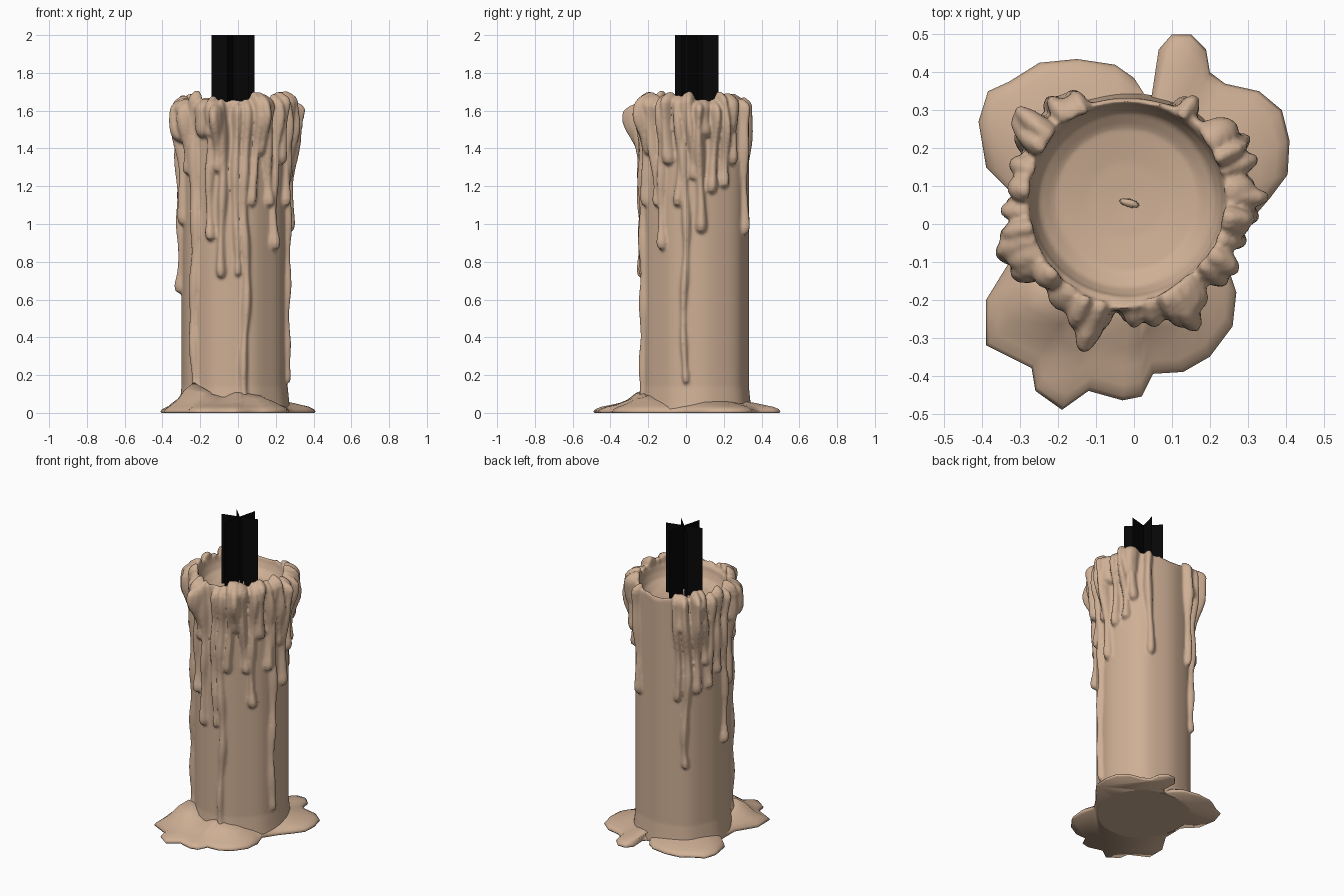
import bpy, bmesh, math, random
from mathutils import Vector

if "Cube" in bpy.data.objects:
    bpy.data.objects.remove(bpy.data.objects["Cube"])

random.seed(4)
CX, CY = -0.018, 0.058          # candle axis


def material(name, rgb):
    m = bpy.data.materials.new(name)
    m.diffuse_color = (*rgb, 1)
    m.use_nodes = True
    m.node_tree.nodes["Principled BSDF"].inputs["Base Color"].default_value = m.diffuse_color
    return m


WAX = material("wax", (0.62, 0.43, 0.30))
BLACK = material("burnt_black", (0.002, 0.002, 0.002))


def finish(name, bm, mat, smooth=True):
    bmesh.ops.recalc_face_normals(bm, faces=bm.faces)
    me = bpy.data.meshes.new(name)
    bm.to_mesh(me)
    bm.free()
    me.materials.append(mat)
    ob = bpy.data.objects.new(name, me)
    bpy.context.collection.objects.link(ob)
    for p in me.polygons:
        p.use_smooth = smooth
    return ob


def loft(bm, rings):
    """Skin equal-length rings of points and close both ends."""
    vs = [[bm.verts.new(p) for p in ring] for ring in rings]
    n = len(vs[0])
    for a, b in zip(vs, vs[1:]):
        for i in range(n):
            bm.faces.new((a[i], a[(i + 1) % n], b[(i + 1) % n], b[i]))
    bm.faces.new(vs[0][::-1])
    bm.faces.new(vs[-1])


# --- candle column with a melted hollow on top ---
def swell(a, deg, spread):
    d = (math.degrees(a) - deg + 180) % 360 - 180
    return math.exp(-(d / spread) ** 2)


def wall(a):
    # slightly squared back, thicker sheet at the front, recess at the front right
    return (0.281 - 0.008 * math.cos(4 * a) * max(0, math.sin(a)) + 0.002 * math.sin(9 * a)
            + 0.010 * swell(a, 250, 28) - 0.007 * swell(a, 315, 25))


def rim(a):
    return 1.642 + 0.012 * math.sin(3 * a) + 0.008 * math.sin(11 * a)


N = 96
angles = [2 * math.pi * i / N for i in range(N)]


def circle(radius, height, dx=0.0, dy=0.0):
    return [(CX + dx + radius(a) * math.cos(a), CY + dy + radius(a) * math.sin(a), height(a))
            for a in angles]


bm = bmesh.new()
rings = [circle(lambda a, k=k: wall(a) + k, lambda a, z=z: z)
         for z, k in ((0, 0.015), (0.06, 0.008), (0.14, 0), (0.8, 0), (1.5, 0))]
rings.append(circle(wall, lambda a: rim(a) - 0.02))
rings.append(circle(lambda a: wall(a) - 0.007, rim))
for r, z in ((0.256, 1.63), (0.250, 1.60), (0.232, 1.56), (0.19, 1.53), (0.10, 1.515), (0.02, 1.51)):
    rings.append(circle(lambda a: r, lambda a: z, -0.002, 0.006))
loft(bm, rings)

# --- wax drips: angle, lower end, half width, outer reach near the rim ---
DRIPS = [
    (58, 0.93, 0.028, 0.335), (40, 1.30, 0.030, 0.34), (28, 1.18, 0.032, 0.37),
    (17, 1.15, 0.030, 0.35), (3, 0.94, 0.032, 0.375), (354, 1.22, 0.034, 0.35),
    (347, 0.14, 0.026, 0.315), (340, 1.08, 0.030, 0.32), (329, 1.30, 0.036, 0.34),
    (319, 0.85, 0.030, 0.325), (309, 1.08, 0.032, 0.34), (297, 1.35, 0.040, 0.375),
    (291, 1.08, 0.028, 0.34), (281, 0.02, 0.030, 0.315), (272, 0.71, 0.026, 0.31),
    (257, 0.70, 0.028, 0.33), (252, 1.26, 0.038, 0.39), (245, 0.90, 0.030, 0.335),
    (222, 0.05, 0.036, 0.31), (212, 1.25, 0.045, 0.355),
    (202, 1.42, 0.048, 0.385), (196, 0.98, 0.034, 0.36), (184, 0.62, 0.030, 0.34),
    (172, 1.10, 0.034, 0.32), (160, 1.02, 0.030, 0.33), (150, 1.18, 0.034, 0.365),
    (141, 1.00, 0.034, 0.41), (129, 0.51, 0.030, 0.36), (118, 0.95, 0.026, 0.345),
]


def add_drip(bm, deg, low, width, reach):
    # the rim sags where the wax ran over at the front
    sag = 0.035 if 262 < deg < 286 else 0
    top = random.uniform(1.645, 1.705) - sag
    phase, sway = random.uniform(0, 6.28), random.uniform(0.006, 0.014)
    steps = max(14, int((top - low) / 0.025))
    # thickness beyond the wall, allowing for the off-centre column
    lean = math.radians(deg)
    extra = reach - 0.301 + 0.008 * math.cos(lean) - 0.010 * math.sin(lean)
    rings = []
    for k in range(steps + 1):
        z = low + (top - low) * k / steps
        u = (z - low) / (top - low)
        # rounded tip, bulb above it, thin neck, thick top
        tip = math.sqrt(max(0.03, 1 - max(0, 1 - (z - low) / 0.04) ** 2))
        dome = math.sqrt(max(0.1, 1 - max(0, 1 - (top - z) / 0.06) ** 2))
        bulb = math.exp(-((z - low - 0.045) / 0.05) ** 2)
        wave = 1 + 0.13 * math.sin(z * 19 + phase)
        w = width * (0.70 + 0.4 * u + 0.28 * bulb) * wave * tip * dome
        crest = math.exp(-((z - 1.58) / 0.16) ** 2)
        t = max(0.03, 0.038 + 0.4 * extra * u + 0.6 * extra * crest
                + 0.010 * bulb) * wave * tip * dome
        a = lean + sway / 0.28 * math.sin(z * 7 + phase)
        out = Vector((math.cos(a), math.sin(a), 0))
        side = Vector((-out.y, out.x, 0))
        c = Vector((CX, CY, z)) + out * (wall(a) - 0.014)
        ring = []
        for i in range(14):
            b = 2 * math.pi * i / 14
            depth = t if math.cos(b) > 0 else min(t, 0.010)   # keep the hollow clear
            ring.append(c + out * depth * math.cos(b) + side * w * math.sin(b))
        rings.append(ring)
    loft(bm, rings)


for d in DRIPS:
    add_drip(bm, *d)
# broad lumps where the melted rim gathers
for deg, reach in ((143, 0.39), (124, 0.335), (198, 0.36), (209, 0.36), (248, 0.35),
                   (302, 0.345), (8, 0.345), (33, 0.345), (235, 0.32)):
    add_drip(bm, deg, random.uniform(1.40, 1.50), 0.050, reach)

candle = finish("candle_body_with_drips", bm, WAX)
mod = candle.modifiers.new("merge_wax", 'REMESH')
mod.mode = 'VOXEL'
mod.voxel_size = 0.0085
mod.use_smooth_shade = True
relax = candle.modifiers.new("soften", 'SMOOTH')
relax.factor = 0.4
relax.iterations = 2

# --- puddle of set wax around the foot ---
OUTLINE = [
    (0.30, 0.00), (0.36, 0.07), (0.405, 0.13), (0.41, 0.22), (0.39, 0.30), (0.33, 0.35),
    (0.24, 0.37), (0.20, 0.40), (0.19, 0.46), (0.15, 0.50), (0.10, 0.50), (0.065, 0.46),
    (0.07, 0.36), (0.035, 0.33), (0.00, 0.385), (-0.05, 0.42), (-0.15, 0.435), (-0.25, 0.425),
    (-0.33, 0.375), (-0.385, 0.35), (-0.41, 0.27), (-0.39, 0.15), (-0.31, 0.07), (-0.31, -0.07),
    (-0.39, -0.20), (-0.39, -0.32), (-0.27, -0.38), (-0.26, -0.44), (-0.19, -0.49),
    (-0.12, -0.44), (-0.03, -0.465), (0.02, -0.455), (0.05, -0.395), (0.13, -0.39),
    (0.20, -0.35), (0.26, -0.27), (0.27, -0.18), (0.24, -0.09),
]
MOUNDS = [(-0.23, -0.20, 0.105, 0.09), (0.0, -0.23, 0.05, 0.07), (0.12, -0.22, 0.03, 0.07)]


def puddle_point(p, s, z):
    x, y = p[0] * s, 0.03 + (p[1] - 0.03) * s
    if s < 0.95:
        z += sum(h * math.exp(-((x - mx) ** 2 + (y - my) ** 2) / r ** 2) for mx, my, h, r in MOUNDS)
    return (x, y, z)


bm = bmesh.new()
loft(bm, [[puddle_point(p, s, z) for p in OUTLINE] for s, z in
          ((0.99, 0), (1, 0.008), (0.98, 0.02), (0.92, 0.032), (0.82, 0.042),
           (0.72, 0.052), (0.60, 0.062), (0.48, 0.07))])
finish("wax_puddle", bm, WAX)

# --- wick: three crossed upright sheets ---
bm = bmesh.new()
for deg in (15, 75, 135):
    dx, dy = 0.118 * math.cos(math.radians(deg)), 0.118 * math.sin(math.radians(deg))
    bm.faces.new([bm.verts.new((-0.027 + s * dx, 0.057 + s * dy, z))
                  for s, z in ((-1, 1.54), (1, 1.54), (1, 2.0), (-1, 2.0))])
finish("wick_sheets", bm, BLACK, smooth=False)

# --- small wax stub at the foot of the wick ---
bm = bmesh.new()
loft(bm, [[(-0.012 + 0.026 * k * math.cos(i * math.pi / 4),
            0.055 + 0.011 * k * math.sin(i * math.pi / 4) - 0.006 * math.cos(i * math.pi / 4), z)
           for i in range(8)] for k, z in ((1.1, 1.50), (1, 1.57), (0.8, 1.58))])
finish("wick_stub", bm, WAX)
